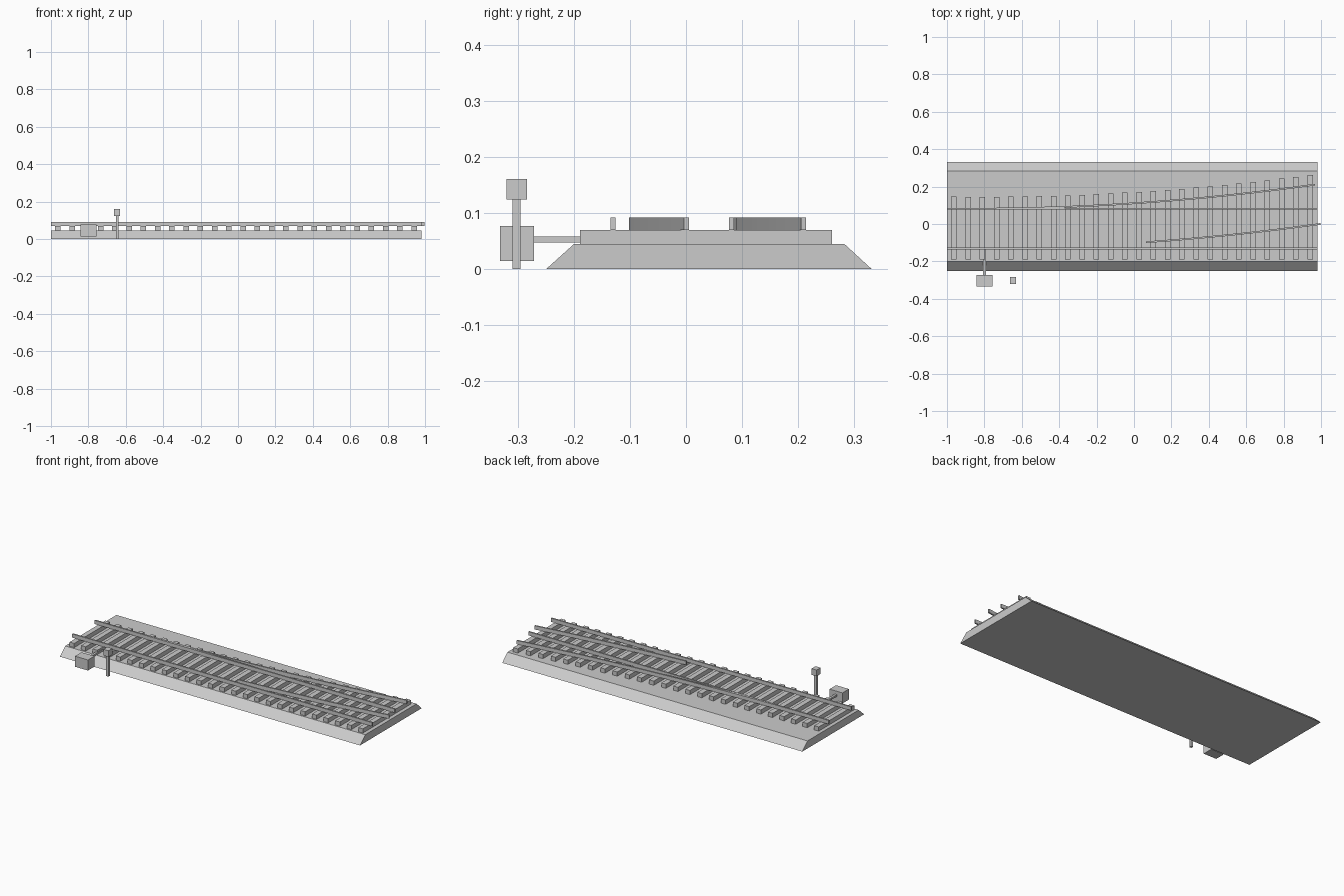
import bpy
import bmesh
from mathutils import Vector

cube = bpy.data.objects.get("Cube")
if cube:
    bpy.data.objects.remove(cube, do_unlink=True)

grey = bpy.data.materials.new("plain_grey")
grey.use_nodes = True
tone = (0.6, 0.6, 0.6, 1)
grey.diffuse_color = tone
grey.node_tree.nodes["Principled BSDF"].inputs["Base Color"].default_value = tone


def finish(name, bm):
    bmesh.ops.recalc_face_normals(bm, faces=bm.faces)
    mesh = bpy.data.meshes.new(name)
    bm.to_mesh(mesh)
    bm.free()
    mesh.materials.append(grey)
    obj = bpy.data.objects.new(name, mesh)
    bpy.context.collection.objects.link(obj)
    return obj


def loft(name, sections):
    """Join matching cross-sections into a capped solid."""
    bm = bmesh.new()
    rings = [[bm.verts.new(p) for p in s] for s in sections]
    for a, b in zip(rings, rings[1:]):
        for i in range(len(a)):
            j = (i + 1) % len(a)
            bm.faces.new((a[i], a[j], b[j], b[i]))
    bm.faces.new(rings[0])
    bm.faces.new(rings[-1])
    return finish(name, bm)


def box(name, x0, x1, y0, y1, z0, z1):
    return loft(name, [[(x, y0, z0), (x, y1, z0), (x, y1, z1), (x, y0, z1)]
                       for x in (x0, x1)])


# Ballast bed with sloping shoulders
bed = [(-0.25, 0), (0.332, 0), (0.283, 0.045), (-0.2, 0.045)]
loft("ballast_bed", [[(x, y, z) for y, z in bed] for x in (-1, 0.98)])

RAIL_BOTTOM, RAIL_TOP, HALF = 0.07, 0.092, 0.0045
GAUGE = 0.212
START, END = -0.88, 0.968


def curve_y(x):
    t = max(0, (x - START) / (END - START))
    return 0.0815 + 0.129 * t * t


def curved_rail(name, x0, x1, offset):
    """Sweep the rail section beside the diverging centre curve."""
    sections = []
    steps = 16
    for i in range(steps + 1):
        x = x0 + (x1 - x0) * i / steps
        slope = 2 * 0.129 * (x - START) / (END - START) ** 2
        n = Vector((-slope, 1, 0)).normalized()
        mid = Vector((x, curve_y(x), 0)) - n * offset
        a, b = mid - n * HALF, mid + n * HALF
        sections.append([(a.x, a.y, RAIL_BOTTOM), (b.x, b.y, RAIL_BOTTOM),
                         (b.x, b.y, RAIL_TOP), (a.x, a.y, RAIL_TOP)])
    loft(name, sections)


# Sleepers, growing longer along the diverging track
for i in range(26):
    x = -0.963 + i * 0.0762
    box(f"sleeper_{i + 1}", x - 0.015, x + 0.015, -0.19,
        curve_y(x) + 0.0645 - 0.01 * i / 25, 0.045, RAIL_BOTTOM)

# Straight and diverging rails
for name, y in (("front_straight_rail", -0.1305), ("back_straight_rail", 0.0815)):
    box(name, -1, 0.98, y - HALF, y + HALF, RAIL_BOTTOM, RAIL_TOP)
curved_rail("outer_diverging_rail", START, END, 0)
curved_rail("inner_diverging_rail", 0.05, END, GAUGE)

# Switch machine and its throw rod
box("switch_machine", -0.842, -0.757, -0.333, -0.272, 0.014, 0.077)
box("throw_rod", -0.806, -0.792, -0.272, -0.135, 0.047, 0.058)

# Signal post and head
box("signal_post", -0.653, -0.639, -0.31, -0.296, 0, 0.124)
box("signal_head", -0.663, -0.63, -0.321, -0.284, 0.124, 0.161)
